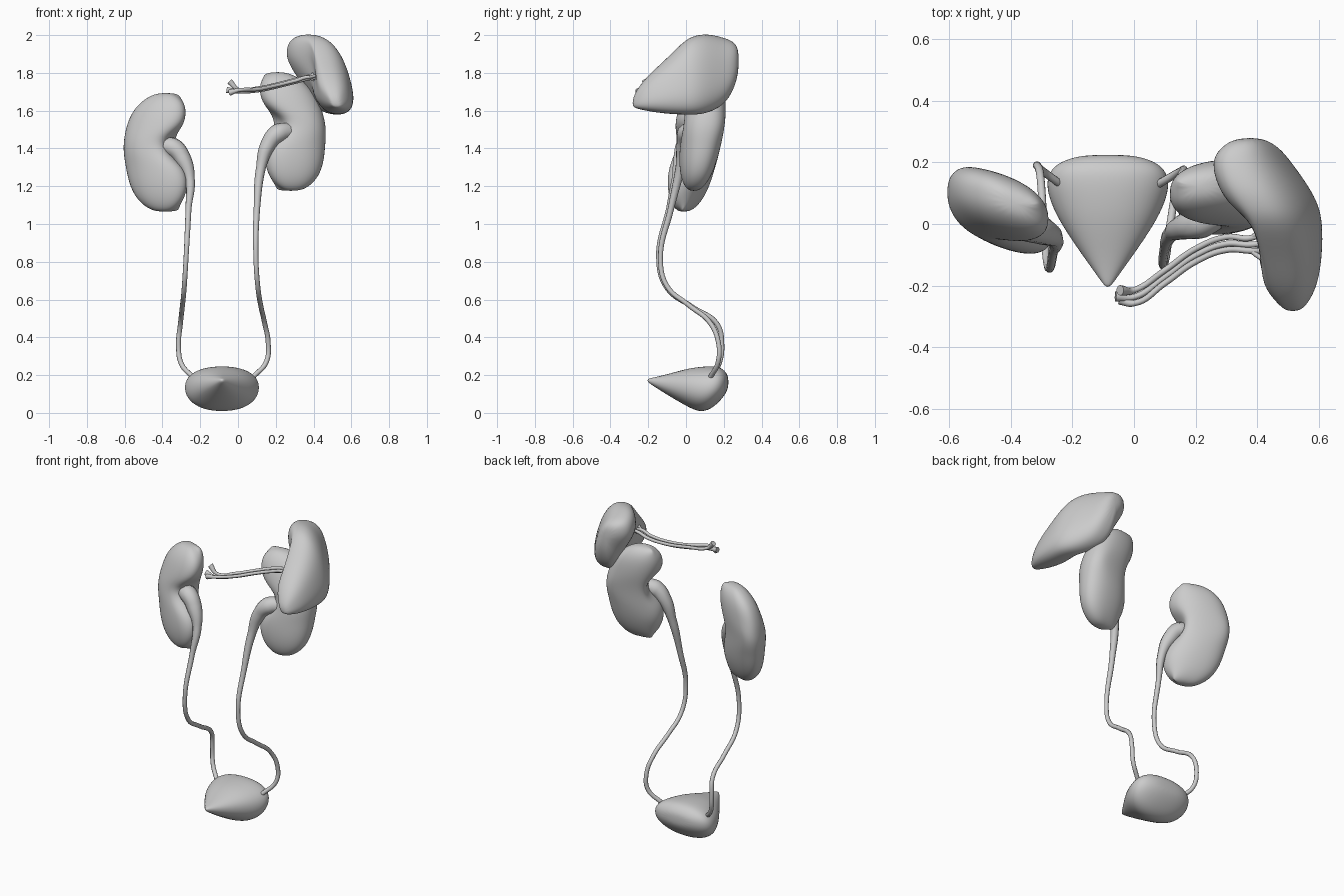
import bpy
import bmesh
from math import cos, sin, pi

cube = bpy.data.objects.get("Cube")
if cube:
    bpy.data.objects.remove(cube, do_unlink=True)

SIDES = 16
grey = bpy.data.materials.new("soft_grey")
grey.use_nodes = True
grey.diffuse_color = (0.6, 0.6, 0.6, 1)
grey.node_tree.nodes["Principled BSDF"].inputs["Base Color"].default_value = (0.6, 0.6, 0.6, 1)


def section(fullness):
    """Unit superellipse; a fullness below 1 gives squarer corners."""
    def bulge(v):
        return abs(v) ** fullness * (1 if v > 0 else -1)
    angles = [2 * pi * (i + 0.5) / SIDES for i in range(SIDES)]
    return [(bulge(cos(a)), bulge(sin(a))) for a in angles]


def loft(name, rings):
    """Skin closed rings of points, cap the ends and smooth the result."""
    bm = bmesh.new()
    loops = [[bm.verts.new(p) for p in ring] for ring in rings]
    for a, b in zip(loops, loops[1:]):
        for i in range(SIDES):
            j = (i + 1) % SIDES
            bm.faces.new((a[i], a[j], b[j], b[i]))
    bm.faces.new(loops[0])
    bm.faces.new(loops[-1])
    bmesh.ops.recalc_face_normals(bm, faces=bm.faces)
    mesh = bpy.data.meshes.new(name)
    bm.to_mesh(mesh)
    bm.free()
    mesh.materials.append(grey)
    mesh.shade_smooth()
    obj = bpy.data.objects.new(name, mesh)
    bpy.context.collection.objects.link(obj)
    smooth = obj.modifiers.new("smooth", "SUBSURF")
    smooth.levels = smooth.render_levels = 2


def tube(name, points, radius):
    """Round tube through (x, y, z, thickness) points."""
    curve = bpy.data.curves.new(name, "CURVE")
    curve.dimensions = "3D"
    curve.bevel_depth = radius
    curve.bevel_resolution = 3
    curve.resolution_u = 8
    curve.use_fill_caps = True
    spline = curve.splines.new("BEZIER")
    spline.bezier_points.add(len(points) - 1)
    for bp, (x, y, z, thick) in zip(spline.bezier_points, points):
        bp.co = (x, y, z)
        bp.radius = thick
        bp.handle_left_type = bp.handle_right_type = "AUTO"
    curve.materials.append(grey)
    obj = bpy.data.objects.new(name, curve)
    bpy.context.collection.objects.link(obj)
    bpy.ops.object.select_all(action="DESELECT")
    obj.select_set(True)
    bpy.context.view_layer.objects.active = obj
    bpy.ops.object.convert(target="MESH")
    bpy.context.object.data.shade_smooth()


# Kidneys: height, outer edge, inner edge, half thickness
KIDNEY = [
    (1.065, 0.43, 0.37, 0.02), (1.085, 0.485, 0.325, 0.05), (1.14, 0.545, 0.28, 0.08),
    (1.22, 0.58, 0.26, 0.1), (1.30, 0.595, 0.28, 0.108), (1.36, 0.605, 0.35, 0.11),
    (1.41, 0.608, 0.38, 0.11), (1.46, 0.603, 0.365, 0.11), (1.52, 0.592, 0.285, 0.107),
    (1.60, 0.56, 0.27, 0.095), (1.66, 0.5, 0.295, 0.07), (1.695, 0.43, 0.35, 0.03),
]


def kidney(name, side, lift, inward, lean, turn, depth):
    rings = []
    for z, outer, inner, thick in KIDNEY:
        shift = inward + lean * (z - 1.4)
        mid, half = (outer + inner) / 2, (outer - inner) / 2 * 1.01
        notch = max(0, inner - 0.28)
        ring = []
        for c, s in section(0.87):
            # The hollow is shallower on the back
            x = mid + half * c - 1.3 * notch * max(0, -c) * max(0, s)
            y = depth + thick * s + turn * (x - 0.43) + 0.13 * (z - 1.38)
            ring.append((side * (x - shift), y, z + lift))
        rings.append(ring)
    loft(name, rings)


kidney("right_kidney", -1, 0, 0, 0, 0.34, 0.04)
kidney("left_kidney", 1, 0.11, 0.142, 0.1, 0.11, 0.085)

# Ureters, flaring into the kidney hollows
tube("right_ureter", [
    (-0.41, 0.02, 1.41, 3.6), (-0.345, -0.005, 1.405, 4), (-0.29, -0.025, 1.34, 3.4),
    (-0.255, -0.05, 1.24, 2), (-0.262, -0.09, 1.08, 1.2), (-0.275, -0.145, 0.82, 1),
    (-0.285, -0.1, 0.66, 1), (-0.295, 0.035, 0.56, 1), (-0.305, 0.165, 0.47, 1),
    (-0.315, 0.19, 0.36, 1), (-0.3, 0.175, 0.26, 1), (-0.24, 0.13, 0.19, 1)], 0.013)
tube("left_ureter", [
    (0.28, 0.04, 1.49, 3.6), (0.215, 0.005, 1.48, 4), (0.16, -0.01, 1.42, 3.2),
    (0.122, -0.03, 1.3, 2), (0.1, -0.08, 1.08, 1.3), (0.095, -0.135, 0.82, 1),
    (0.105, -0.1, 0.67, 1), (0.12, 0.015, 0.57, 1), (0.14, 0.125, 0.48, 1),
    (0.16, 0.172, 0.37, 1), (0.15, 0.17, 0.27, 1), (0.08, 0.13, 0.19, 1)], 0.013)

# Bladder: depth, half width, bottom, top
BLADDER = [
    (-0.205, 0.008, 0.165, 0.18), (-0.17, 0.033, 0.14, 0.188), (-0.1, 0.085, 0.095, 0.205),
    (0, 0.155, 0.035, 0.235), (0.07, 0.19, 0.0, 0.246), (0.13, 0.205, 0.015, 0.25),
    (0.18, 0.19, 0.06, 0.245), (0.21, 0.14, 0.1, 0.22), (0.225, 0.07, 0.135, 0.19),
]
loft("bladder", [[(-0.085 + w * c, y, (lo + hi) / 2 + (hi - lo) / 2 * s)
                  for c, s in section(0.9)] for y, w, lo, hi in BLADDER])

# Spleen: depth, middle x, half width, bottom, top
SPLEEN = [
    (-0.283, 0.515, 0.02, 1.62, 1.66), (-0.26, 0.515, 0.045, 1.61, 1.715),
    (-0.2, 0.505, 0.085, 1.595, 1.79), (-0.1, 0.485, 0.117, 1.58, 1.88),
    (0, 0.475, 0.12, 1.575, 1.985), (0.06, 0.455, 0.127, 1.575, 2.005),
    (0.12, 0.42, 0.132, 1.585, 2.01), (0.2, 0.38, 0.117, 1.625, 1.99),
    (0.25, 0.375, 0.085, 1.7, 1.97), (0.28, 0.375, 0.035, 1.8, 1.93),
]


def spleen_ring(y, mid, half, low, high):
    ring = []
    front = -0.15 < y < 0.03
    for c, s in section(0.8):
        # Hollow the inner side above a lower lobe in front, and below further back
        if c < -0.3 and front:
            c *= 0.5 if s > 0 else 0.9
        elif c < -0.4 and y > 0 and s < 0:
            c *= 0.65
        dz = (high - low) / 2 * s
        ring.append((mid + half * c - 0.28 * dz, y, (low + high) / 2 + dz))
    return ring


loft("spleen", [spleen_ring(*row) for row in SPLEEN])

# Spleen vessels: three strands that share one course and fan out at both ends
COURSE = [(0.0, -0.235, 1.705), (0.1, -0.17, 1.71), (0.2, -0.1, 1.73),
          (0.3, -0.062, 1.755), (0.38, -0.065, 1.775)]
STRANDS = [
    ("upper_vessel", 0.02, 0.008, (-0.045, -0.215, 1.755), (0.46, 0.0, 1.81)),
    ("middle_vessel", -0.002, -0.004, (-0.06, -0.235, 1.71), (0.47, -0.05, 1.78)),
    ("lower_vessel", -0.022, 0.003, (-0.045, -0.245, 1.695), (0.46, -0.09, 1.75)),
]
for name, dy, dz, start, end in STRANDS:
    path = [(*start, 1.7)]
    path += [(x, y + dy, z + dz, 1) for x, y, z in COURSE]
    path.append((*end, 0.8))
    tube(name, path, 0.01)
    # Short twig entering the hollow
    x, y, z = COURSE[-1]
    tube(name + "_twig", [(x, y + dy, z + dz, 1), (x + 0.03, y + 2 * dy, z + 3 * dz, 1),
                          (x + 0.08, y + 3 * dy, z + 4 * dz, 0.8)], 0.008)
